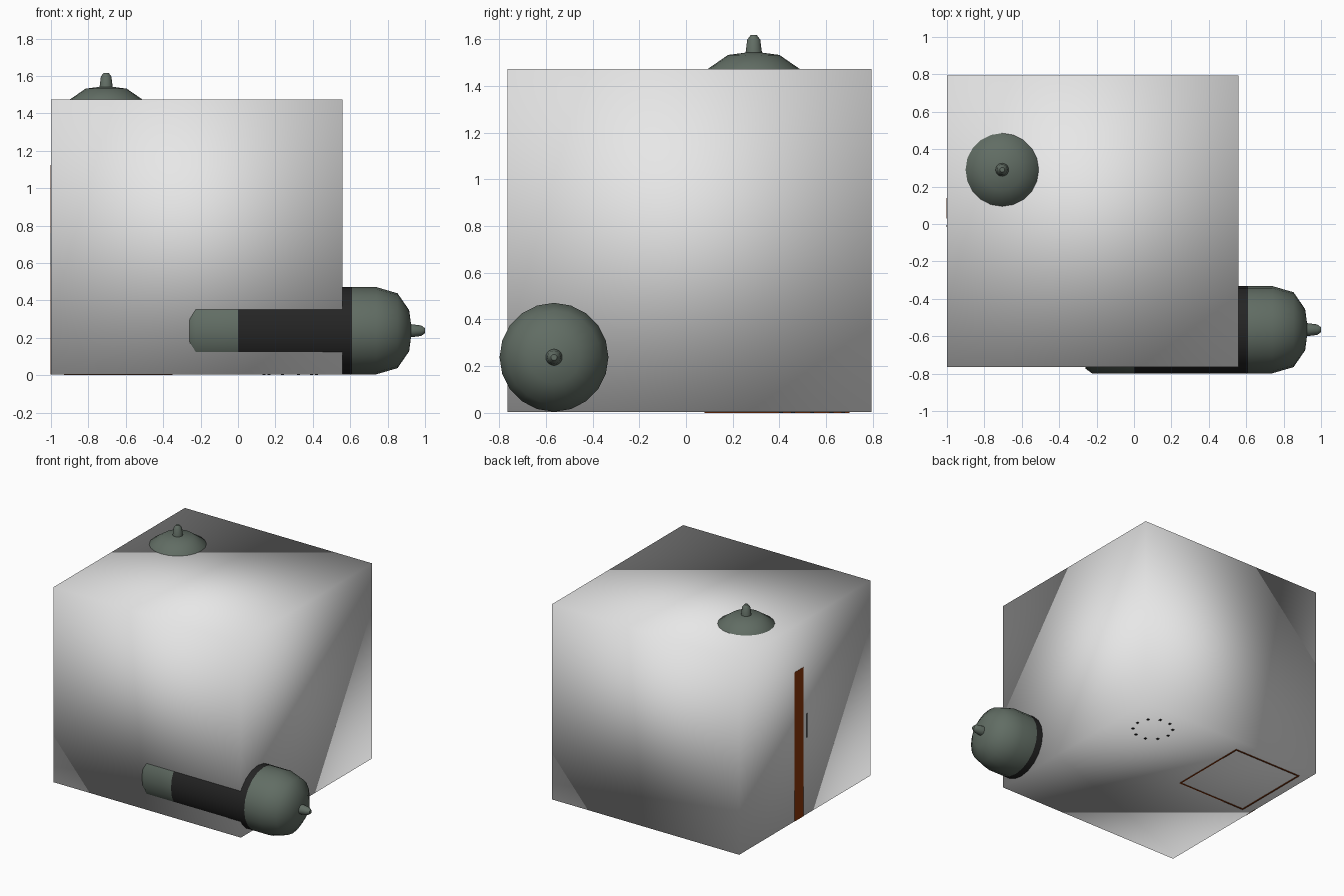
import bpy, bmesh, math
from mathutils import Vector

if "Cube" in bpy.data.objects:
    bpy.data.objects.remove(bpy.data.objects["Cube"])


def material(name, rgb):
    m = bpy.data.materials.new(name)
    m.use_nodes = True
    color = (*rgb, 1)
    m.diffuse_color = color
    m.node_tree.nodes["Principled BSDF"].inputs["Base Color"].default_value = color
    return m


pale = material("pale grey", (0.8, 0.8, 0.8))
green = material("grey green", (0.12, 0.153, 0.127))
dark = material("near black", (0.018, 0.018, 0.018))
brown = material("rust brown", (0.26, 0.038, 0.003))


def add_object(name, mesh, *mats):
    for m in mats:
        mesh.materials.append(m)
    ob = bpy.data.objects.new(name, mesh)
    bpy.context.collection.objects.link(ob)
    return ob


def add_box(name, lo, hi, mat):
    lo, hi = Vector(lo), Vector(hi)
    bm = bmesh.new()
    bmesh.ops.create_cube(bm, size=1)
    for v in bm.verts:
        v.co = (lo + hi) / 2 + v.co * (hi - lo)
    mesh = bpy.data.meshes.new(name)
    bm.to_mesh(mesh)
    bm.free()
    return add_object(name, mesh, mat)


def lathe(name, profile, sides=20):
    """Spin (radius, height) points around local z."""
    bm = bmesh.new()
    rings = []
    for r, z in profile:
        rings.append([bm.verts.new((r * math.cos(math.tau * i / sides),
                                    r * math.sin(math.tau * i / sides), z))
                      for i in range(sides)])
    for a, b in zip(rings, rings[1:]):
        for i in range(sides):
            j = (i + 1) % sides
            bm.faces.new((a[i], a[j], b[j], b[i]))
    bm.faces.new(rings[0][::-1])
    bm.faces.new(rings[-1])
    mesh = bpy.data.meshes.new(name)
    bm.to_mesh(mesh)
    bm.free()
    return mesh


# Large block, softly shaded right across its shared corners
block = add_box("main_block", (-1, -0.765, 0.003), (0.56, 0.795, 1.473), pale)
block.data.shade_smooth()

# Tank with a domed end, a dark middle band and a small nozzle
tank_mesh = lathe("tank", [(0.208, -0.26), (0.233, -0.225), (0.233, 0),
                           (0.233, 0.61), (0.233, 0.74), (0.2, 0.853),
                           (0.11, 0.915), (0.035, 0.925), (0.028, 0.98),
                           (0.013, 1.0)])
lying_tank = add_object("lying_tank", tank_mesh, green, dark)
for p in tank_mesh.polygons:
    p.material_index = int(0 < p.center.z < 0.61)
lying_tank.location = (0, -0.565, 0.238)
lying_tank.rotation_euler.y = math.pi / 2

# The same tank standing up, with only its dome above the block
standing_tank = add_object("standing_tank", tank_mesh)
standing_tank.location = (-0.705, 0.29, 0.617)

bpy.ops.object.select_all(action="DESELECT")
lying_tank.select_set(True)
bpy.context.view_layer.objects.active = lying_tank
bpy.ops.object.shade_smooth_by_angle(angle=math.radians(50))

# Brown panel and dark strap barely breaking through the side
add_box("side_panel", (-1.002, 0.03, 0.003), (-0.997, 0.14, 1.125), brown)
add_box("side_strap", (-1.003, -0.015, 0.58), (-0.997, -0.005, 0.76), dark)

# Thin brown rim showing on the underside
x0, x1, y0, y1, w = -0.93, -0.35, 0.08, 0.70, 0.01
for name, ax, ay, bx, by in (("rim_front", x0, y0, x1, y0 + w),
                             ("rim_back", x0, y1 - w, x1, y1),
                             ("rim_inner", x1 - w, y0, x1, y1),
                             ("rim_outer", x0, y0, x0 + w, y1)):
    add_box(name, (ax, ay, 0), (bx, by, 0.005), brown)

# Ring of tiny dark studs underneath
for i in range(10):
    a = math.tau * i / 10
    x, y = 0.28 + 0.14 * math.cos(a), 0.54 + 0.14 * math.sin(a)
    add_box(f"stud_{i}", (x - 0.008, y - 0.008, 0), (x + 0.008, y + 0.008, 0.005), dark)
